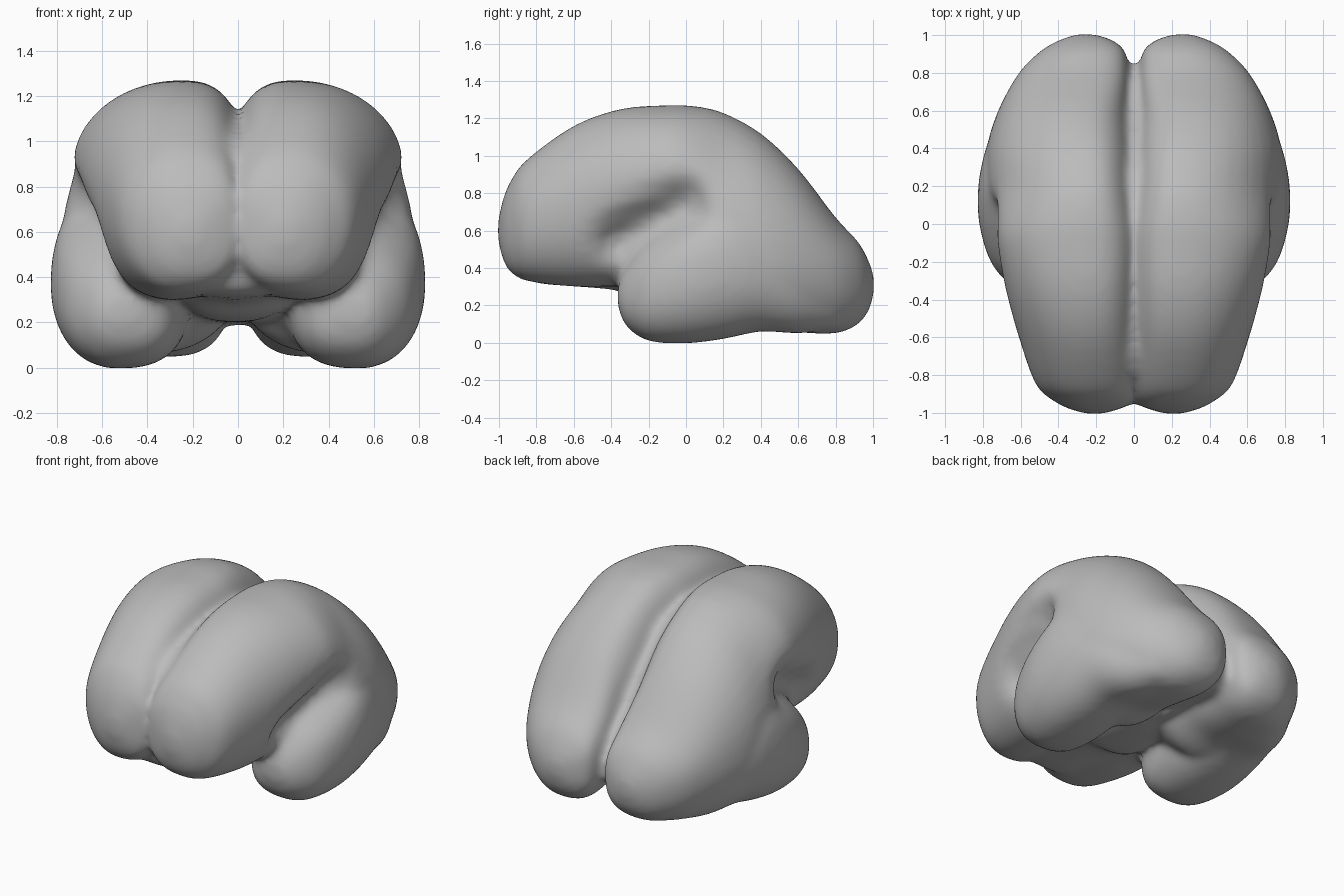
import bpy
import bmesh
from math import cos, sin, pi, exp
from mathutils import Vector

SIDES = 40
STEPS = 4

default_cube = bpy.data.objects.get("Cube")
if default_cube:
    bpy.data.objects.remove(default_cube, do_unlink=True)


def power(value, exponent):
    return abs(value) ** exponent * (1 if value >= 0 else -1)


def press_fissure(x, y, z):
    """Push the outer side inward along a slanted line between the lobes."""
    start, end = Vector((-.36, .56)), Vector((.0, .74))
    point, line = Vector((y, z)), end - start
    along = min(max((point - start).dot(line) / line.length_squared, 0), 1)
    distance = (point - start - line * along).length
    depth = .12 * exp(-(distance / .11) ** 2)
    return x - depth * min(max((x - .35) / .2, 0), 1)


def section(station, side):
    """Rounded cross-section with separate top and bottom crests."""
    y, inner, top_x, bottom_x, outer, low, middle, high = station
    points = []
    for i in range(SIDES):
        c, s = cos(2 * pi * i / SIDES), sin(2 * pi * i / SIDES)
        crest = top_x if s >= 0 else bottom_x
        reach = outer - crest if c >= 0 else crest - inner
        height = high - middle if s >= 0 else middle - low
        if c < 0:
            bulge = .75
        else:
            bulge = .98 if s >= 0 else .93
        x = crest + reach * power(c, bulge)
        z = middle + height * power(s, bulge)
        points.append(Vector((side * press_fissure(x, y, z), y, z)))
    return points


def resample(stations):
    """Smooth curve through the stations."""
    result = []
    last = len(stations) - 1
    for i in range(last):
        a, b = stations[max(i - 1, 0)], stations[i]
        c, d = stations[i + 1], stations[min(i + 2, last)]
        for k in range(STEPS):
            t = k / STEPS
            result.append([
                q + t / 2 * (r - p + t * (2 * p - 5 * q + 4 * r - s
                                          + t * (3 * (q - r) + s - p)))
                for p, q, r, s in zip(a, b, c, d)])
    result.append(stations[last])
    return result


def loft(bm, stations, side=1):
    rings = [[bm.verts.new(p) for p in section(st, side)] for st in resample(stations)]
    for first, second in zip(rings, rings[1:]):
        for i in range(SIDES):
            j = (i + 1) % SIDES
            bm.faces.new((first[i], first[j], second[j], second[i]))
    bm.faces.new(rings[0])
    bm.faces.new(rings[-1])


# Main lobe: y, inner x, top crest x, bottom crest x, outer x, low, widest, high
main_lobe = [
    (-1.005, .17, .21, .21, .25, .55, .6, .65),
    (-.98, .08, .22, .22, .34, .45, .61, .76),
    (-.94, 0, .23, .23, .42, .38, .63, .86),
    (-.85, -.02, .24, .26, .52, .33, .67, .98),
    (-.6, -.02, .25, .29, .61, .3, .75, 1.16),
    (-.35, -.02, .25, .29, .68, .3, .84, 1.25),
    (-.1, -.02, .25, .28, .73, .28, .88, 1.27),
    (.05, -.02, .25, .35, .75, .17, .78, 1.265),
    (.2, -.02, .25, .46, .78, .06, .55, 1.23),
    (.4, 0, .26, .44, .78, .075, .46, 1.12),
    (.6, .03, .29, .36, .72, .055, .42, .93),
    (.8, .03, .28, .3, .61, .05, .38, .67),
    (.92, .05, .27, .27, .49, .1, .34, .54),
    (.98, .13, .26, .26, .38, .18, .31, .43),
    (1.005, .22, .26, .26, .3, .27, .31, .35),
]

# Lower side lobe: y, inner x, outer x, low, high
side_lobe = [
    (-.365, .45, .58, .2, .3),
    (-.32, .33, .66, .09, .42),
    (-.2, .25, .76, .01, .6),
    (0, .21, .82, -.003, .76),
    (.2, .2, .825, .02, .85),
    (.4, .2, .785, .06, .8),
    (.6, .2, .7, .05, .65),
    (.8, .18, .56, .07, .45),
]

# Core at the bottom of the central groove: y, low, high, half width
core = [
    (-.91, .48, .68, .08), (-.8, .34, .93, .09), (-.6, .3, 1.05, .09),
    (-.3, .27, 1.12, .09), (0, .22, 1.13, .09), (.25, .2, 1.04, .09),
    (.45, .2, .84, .1), (.6, .19, .66, .12), (.75, .19, .5, .12), (.84, .24, .36, .1),
]

# Low bridge joining the two halves underneath: y, low, high, half width
bridge = [
    (-.87, .42, .6, .15), (-.8, .32, .6, .25), (-.4, .29, .55, .27),
    (-.25, .22, .55, .27), (.1, .2, .55, .25), (.3, .23, .5, .18), (.45, .3, .45, .1),
]


def lobe_station(y, inner, outer, low, high):
    crest = (inner + outer) / 2 + .02
    return (y, inner, crest, crest, outer, low, low + (high - low) * .45, high)


def centre_station(y, low, high, width):
    return (y, -width, 0, 0, width, low, (low + high) / 2, high)


bm = bmesh.new()
for side in (1, -1):
    loft(bm, main_lobe, side)
    loft(bm, [lobe_station(*st) for st in side_lobe], side)
for middle_part in (core, bridge):
    loft(bm, [centre_station(*st) for st in middle_part])
bmesh.ops.recalc_face_normals(bm, faces=bm.faces)
raw_mesh = bpy.data.meshes.new("paired_lobes_raw")
bm.to_mesh(raw_mesh)
bm.free()

body = bpy.data.objects.new("paired_lobes", raw_mesh)
bpy.context.scene.collection.objects.link(body)

# Fuse the lobes into one soft skin
fuse = body.modifiers.new("fuse", "REMESH")
fuse.mode = "VOXEL"
fuse.voxel_size = 0.02
soften = body.modifiers.new("soften", "SMOOTH")
soften.factor = 0.5
soften.iterations = 16

bpy.context.view_layer.update()
graph = bpy.context.evaluated_depsgraph_get()
skin = bpy.data.meshes.new_from_object(body.evaluated_get(graph))
body.modifiers.clear()
body.data = skin
bpy.data.meshes.remove(raw_mesh)
skin.name = "paired_lobes"
for face in skin.polygons:
    face.use_smooth = True

grey = bpy.data.materials.new("plain_grey")
grey.use_nodes = True
colour = (.5, .5, .5, 1)
grey.diffuse_color = colour
grey.node_tree.nodes["Principled BSDF"].inputs["Base Color"].default_value = colour
skin.materials.clear()
skin.materials.append(grey)
